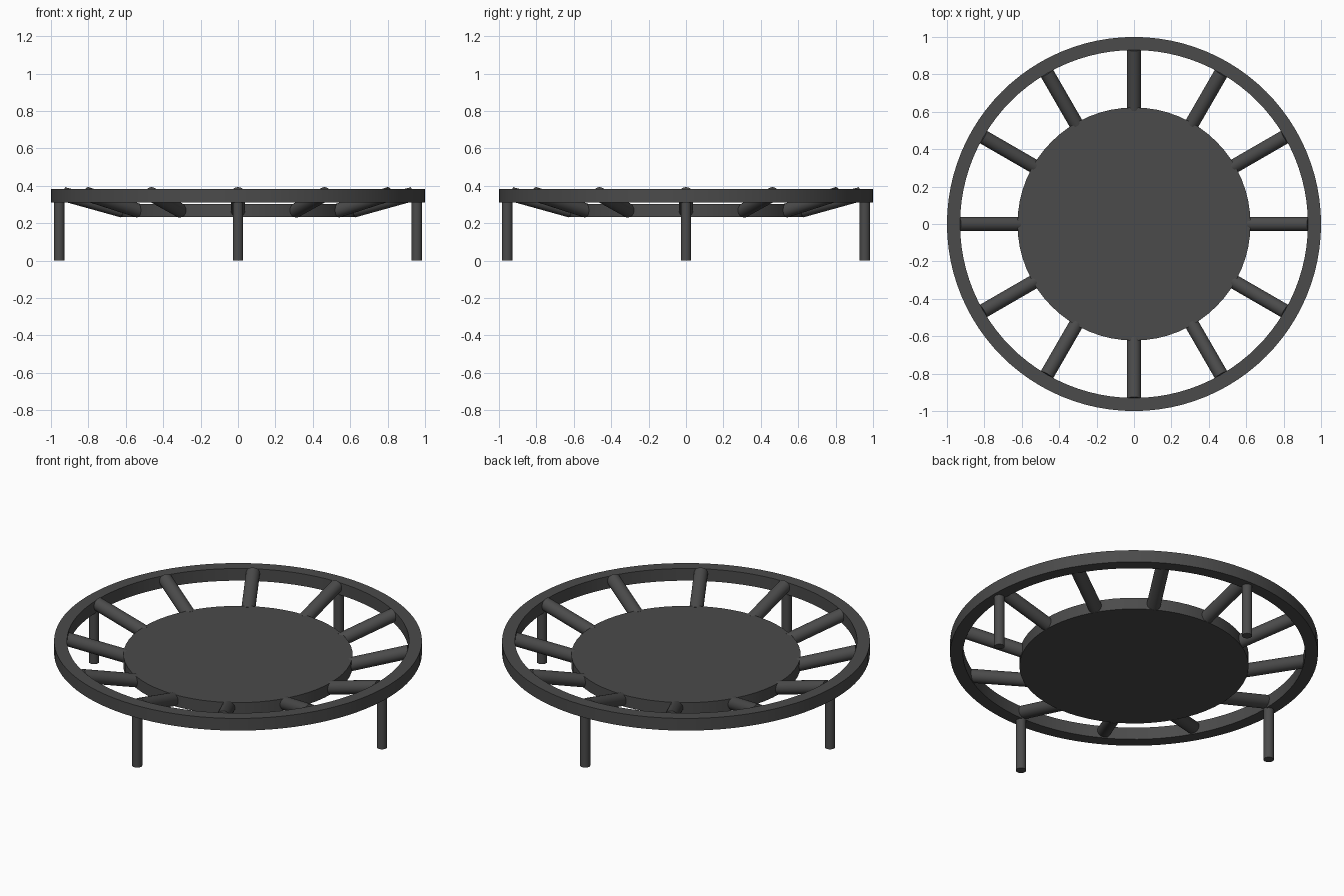
import bpy
from math import cos, sin, pi, radians
from mathutils import Vector

if "Cube" in bpy.data.objects:
    bpy.data.objects.remove(bpy.data.objects["Cube"])

dark = bpy.data.materials.new("dark_grey")
dark.diffuse_color = (0.07, 0.07, 0.07, 1)
dark.use_nodes = True
dark.node_tree.nodes["Principled BSDF"].inputs["Base Color"].default_value = dark.diffuse_color


def finish(obj, name):
    obj.name = name
    obj.data.materials.append(dark)
    bpy.ops.object.select_all(action='DESELECT')
    obj.select_set(True)
    bpy.context.view_layer.objects.active = obj
    bpy.ops.object.shade_smooth_by_angle(angle=radians(30))


def rod(name, a, b, radius, sides=32):
    a, b = Vector(a), Vector(b)
    bpy.ops.mesh.primitive_cylinder_add(
        vertices=sides, radius=radius, depth=(b - a).length, location=(a + b) / 2,
        rotation=(b - a).to_track_quat('Z', 'Y').to_euler())
    finish(bpy.context.object, name)


def polar(r, angle, z):
    return (r * cos(angle), r * sin(angle), z)


# Outer frame: rectangular section swept round the z axis
N = 96
section = [(0.93, 0.31), (1.0, 0.31), (1.0, 0.383), (0.93, 0.383)]
verts = [polar(r, 2 * pi * i / N, z) for i in range(N) for r, z in section]
faces = [(4 * i + j, 4 * ((i + 1) % N) + j,
          4 * ((i + 1) % N) + (j + 1) % 4, 4 * i + (j + 1) % 4)
         for i in range(N) for j in range(4)]
mesh = bpy.data.meshes.new("frame_ring")
# reversed winding so that normals face outwards
mesh.from_pydata(verts, [], [f[::-1] for f in faces])
ring = bpy.data.objects.new("frame_ring", mesh)
bpy.context.collection.objects.link(ring)
finish(ring, "frame_ring")

# Jumping mat
rod("mat", (0, 0, 0.232), (0, 0, 0.302), 0.623, 64)

# Sloping spring tubes
for i in range(12):
    a = 2 * pi * i / 12
    rod(f"spring_{i + 1}", polar(0.615, a, 0.267), polar(0.935, a, 0.356), 0.038)

# Legs
for i in range(4):
    a = pi / 2 * i
    rod(f"leg_{i + 1}", polar(0.956, a, 0), polar(0.956, a, 0.315), 0.028)
